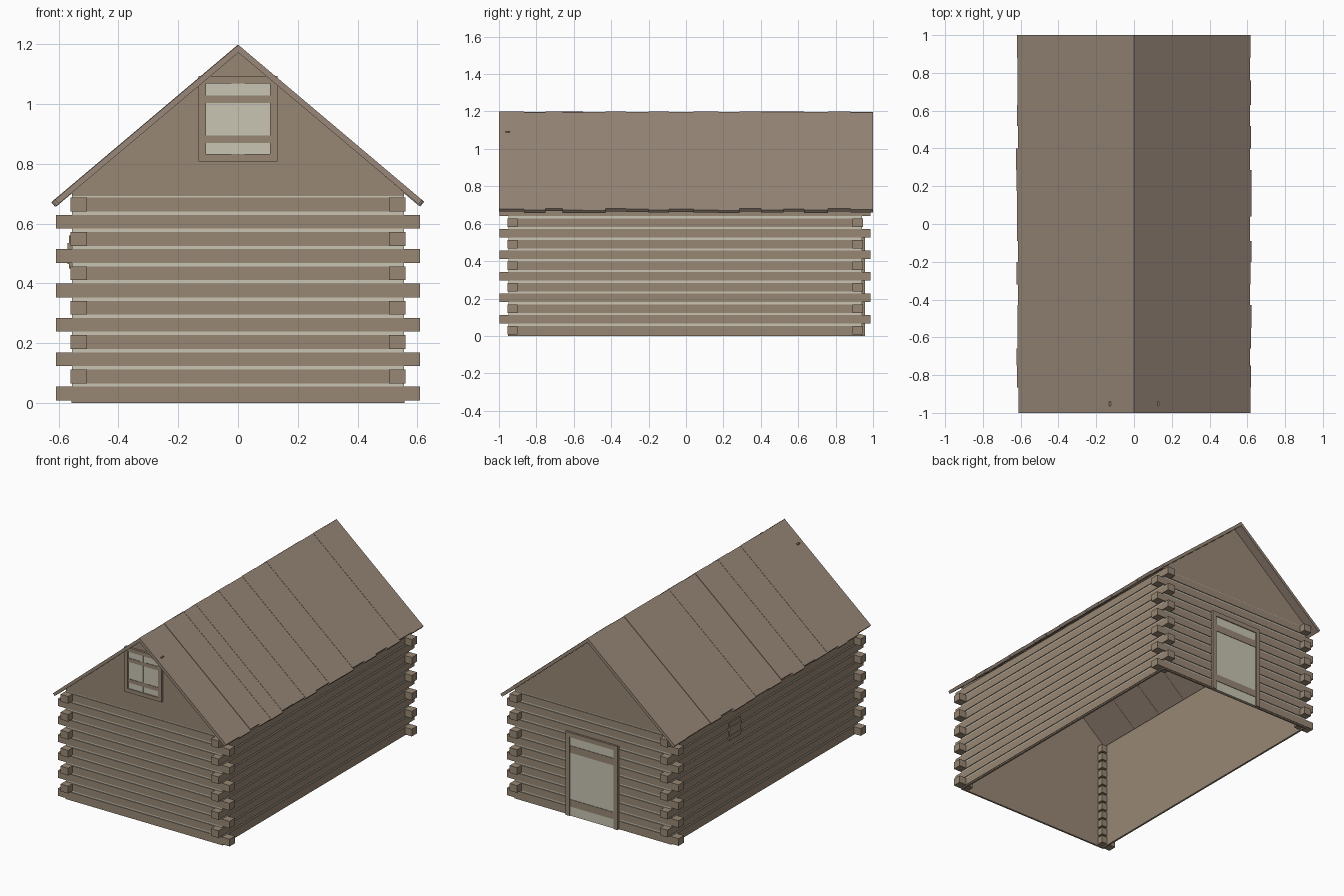
import bpy, bmesh, random
from mathutils import Matrix, Vector

cube = bpy.data.objects.get("Cube")
if cube:
    bpy.data.objects.remove(cube, do_unlink=True)
random.seed(4)


def material(name, rgb):
    m = bpy.data.materials.new(name)
    m.use_nodes = True
    m.diffuse_color = (*rgb, 1)
    bsdf = next(n for n in m.node_tree.nodes if n.type == "BSDF_PRINCIPLED")
    bsdf.inputs["Base Color"].default_value = (*rgb, 1)
    return m


WOOD = material("weathered wood", (0.314, 0.242, 0.174))
ROOF = material("roof wood", (0.314, 0.242, 0.188))
PALE = material("pale clay", (0.578, 0.546, 0.445))


def finish(name, bm, mat):
    bmesh.ops.recalc_face_normals(bm, faces=bm.faces)
    mesh = bpy.data.meshes.new(name)
    bm.to_mesh(mesh)
    bm.free()
    mesh.materials.append(mat)
    ob = bpy.data.objects.new(name, mesh)
    bpy.context.collection.objects.link(ob)


def boxes(name, mat, specs):
    """One object from boxes given as (x0, x1, y0, y1, z0, z1)."""
    bm = bmesh.new()
    for x0, x1, y0, y1, z0, z1 in specs:
        mid = Vector((x0 + x1, y0 + y1, z0 + z1)) / 2
        size = Matrix.Diagonal((abs(x1 - x0), abs(y1 - y0), abs(z1 - z0), 1))
        bmesh.ops.create_cube(bm, size=1, matrix=Matrix.Translation(mid) @ size)
    finish(name, bm, mat)


def add_prism(bm, profile, y0, y1):
    """Extrude an x-z profile along y."""
    face = bm.faces.new([bm.verts.new((x, y0, z)) for x, z in profile])
    out = bmesh.ops.extrude_face_region(bm, geom=[face])["geom"]
    for v in out:
        if isinstance(v, bmesh.types.BMVert):
            v.co.y = y1


# Main sizes: half width, half length, and the small shift of the walls in y
HX, HY, YC = 0.56, 0.95, -0.005
OUT_X, OUT_Y = 0.609, 0.992
LOG = 0.054
PITCH, ROW_H, ROWS = 0.0575, 0.046, 12
WALL_TOP, SLOPE = 0.692, 0.844


def wall_ring(hx, hy, t, z0, z1):
    ring = []
    for s in (-1, 1):
        ring.append((s * hx, s * (hx - t), YC - hy, YC + hy, z0, z1))
        ring.append((-hx, hx, YC + s * hy, YC + s * (hy - t), z0, z1))
    return ring


# Wall core: pale filling outside, wooden lining inside, sill at the ground
boxes("wall_filling", PALE, wall_ring(HX - 0.005, HY - 0.005, 0.004, 0.008, WALL_TOP))
boxes("wall_lining", WOOD, wall_ring(HX - 0.009, HY - 0.009, 0.006, 0, WALL_TOP))
boxes("sill", WOOD, wall_ring(HX - 0.003, HY - 0.003, 0.006, 0, 0.009))

# Logs: thin faces along each wall and crossing ends at the corners
faces, ends = [], []
for i in range(ROWS):
    z0 = 0.008 + i * PITCH
    z1 = z0 + ROW_H
    across = i % 2 == 0
    for s in (-1, 1):
        lx = HX if across else HX - LOG
        ly = HY - LOG if across else HY
        faces.append((-lx, lx, YC + s * HY, YC + s * (HY - 0.01), z0, z1))
        faces.append((s * HX, s * (HX - 0.01), YC - ly, YC + ly, z0, z1))
        for t in (-1, 1):
            ex = OUT_X if across else HX
            ey = HY if across else OUT_Y
            ends.append((s * (HX - LOG), s * ex, YC + t * (HY - LOG), YC + t * ey, z0, z1))
boxes("log_faces", WOOD, faces)
boxes("log_ends", WOOD, ends)

# Gables
for name, s in (("front_gable", -1), ("back_gable", 1)):
    bm = bmesh.new()
    w = HX - 0.005
    eave = 1.174 - SLOPE * w
    profile = [(-w, WALL_TOP), (w, WALL_TOP), (w, eave), (0, 1.174), (-w, eave)]
    add_prism(bm, profile, YC + s * (HY - 0.005), YC + s * (HY - 0.015))
    finish(name, bm, WOOD)

# Roof planks with slightly uneven height and length
edges = [-1, -0.865, -0.75, -0.66, -0.55, -0.43, -0.32, -0.2, -0.09,
         0.04, 0.175, 0.285, 0.4, 0.52, 0.63, 0.76, 0.88, 1]
for name, s in (("left_roof_planks", 1), ("right_roof_planks", -1)):
    bm = bmesh.new()
    for y0, y1 in zip(edges, edges[1:]):
        d = random.choice((0, 0, 0.002, 0.004))
        run = random.uniform(0.612, 0.625)
        top = 1.199 - d
        low = top - SLOPE * run
        add_prism(bm, [(0, top), (s * run, low), (s * (run - 0.012), low - 0.0146),
                       (0, top - 0.026)], y0, y1)
    finish(name, bm, ROOF)


def opening(name, y, s, half, frame, z0, z1, bars, bottom_rail):
    """Framed pale panel with wooden cross bars on an end wall; s is the outward direction."""
    inner = half - frame
    back = y - s * 0.012
    rails = [(k * half, k * inner, back, y + s * 0.012, z0, z1) for k in (-1, 1)]
    rails.append((-inner, inner, back, y + s * 0.012, z1 - frame, z1))
    if bottom_rail:
        rails.append((-inner, inner, back, y + s * 0.012, z0, z0 + frame))
    boxes(name + "_frame", WOOD, rails)
    boxes(name + "_panel", PALE, [(-inner, inner, back, y + s * 0.006, z0, z1 - frame)])
    boxes(name + "_bars", WOOD, [(-inner, inner, y, y + s * 0.009, a, b) for a, b in bars])


# Front window with two leaves meeting in the middle
FRONT, BACK = YC - HY + 0.003, YC + HY
opening("window", FRONT, -1, 0.132, 0.025, 0.807, 1.094, [(0.87, 0.894), (1.003, 1.028)], True)
boxes("window_stiles", PALE, [(k * 0.001, k * 0.022, FRONT, FRONT - 0.008, 0.832, 1.069)
                              for k in (-1, 1)])

# Back door
opening("door", BACK, 1, 0.185, 0.03, 0, 0.535, [(0.06, 0.105), (0.405, 0.45)], False)

# Small shutter on the right wall
boxes("side_shutter", WOOD, [(-0.566, -0.55, 0.25, 0.37, 0.45, 0.56),
                             (-0.57, -0.55, 0.25, 0.37, 0.515, 0.535),
                             (-0.57, -0.55, 0.25, 0.37, 0.465, 0.48)])
